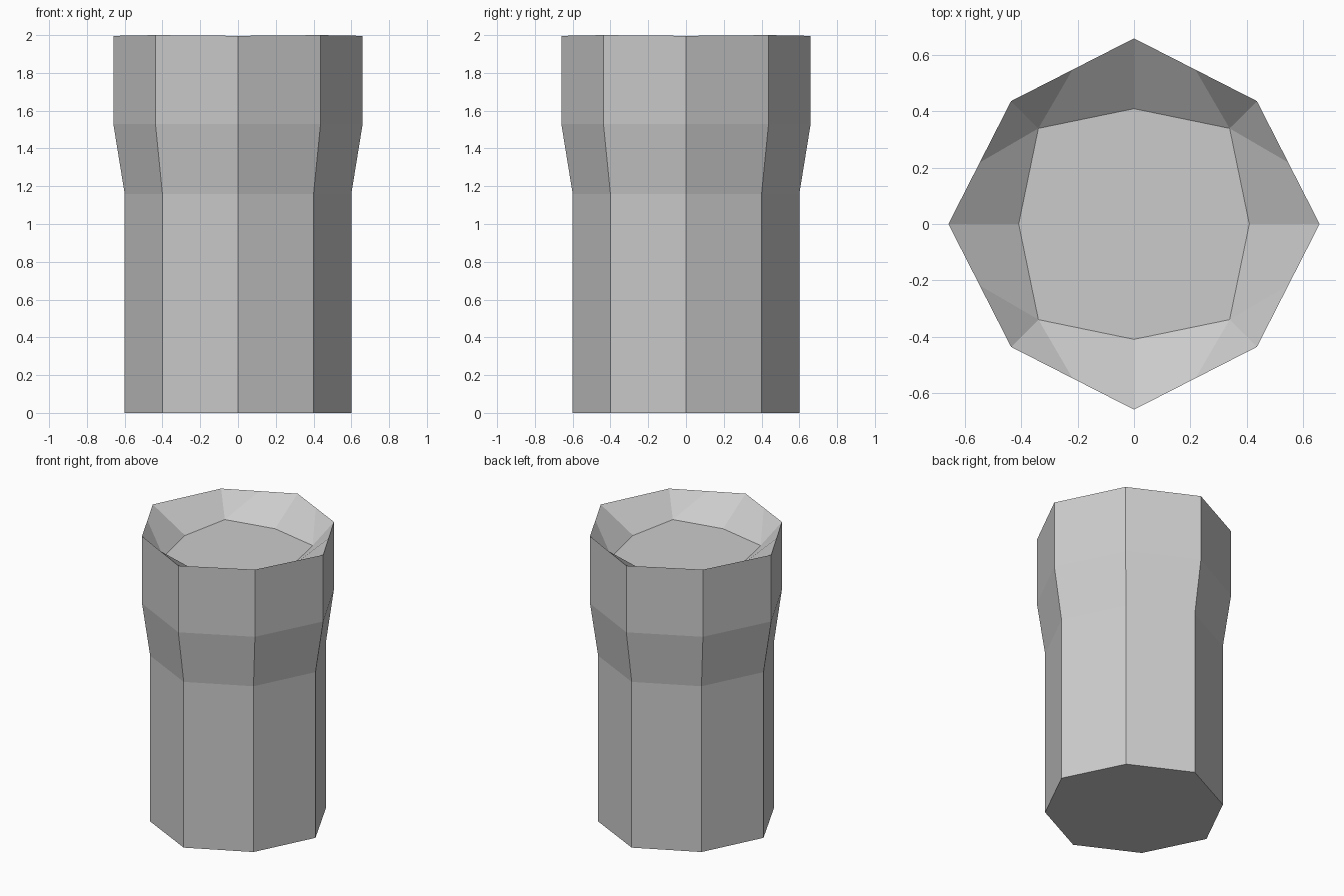
import bpy, bmesh

if "Cube" in bpy.data.objects:
    bpy.data.objects.remove(bpy.data.objects["Cube"])

bm = bmesh.new()


def ring(axis, diag, z_axis, z_diag):
    # eight-sided ring: even corners on the axes, odd corners on the diagonals
    dirs = [(1, 0), (1, 1), (0, 1), (-1, 1), (-1, 0), (-1, -1), (0, -1), (1, -1)]
    out = []
    for i, (x, y) in enumerate(dirs):
        r, z = (diag, z_diag) if i % 2 else (axis, z_axis)
        out.append(bm.verts.new((x * r, y * r, z)))
    return out


# Outer wall rings, rim and basin floor
base = ring(0.60, 0.40, 0.0, 0.0)
neck = ring(0.60, 0.40, 1.16, 1.16)
flare = ring(0.66, 0.437, 1.53, 1.53)
rim = ring(0.66, 0.437, 1.996, 2.0)
floor = ring(0.41, 0.34, 1.846, 1.846)
mids = [bm.verts.new((rim[i].co + rim[(i + 1) % 8].co) / 2) for i in range(8)]

# Side walls
for i in range(8):
    j = (i + 1) % 8
    for low, high in ((base, neck), (neck, flare)):
        bm.faces.new((low[i], low[j], high[j], high[i]))
    bm.faces.new((flare[i], flare[j], rim[j], mids[i], rim[i]))

# Faceted slope from the rim down to the basin floor
for i in range(8):
    j = (i + 1) % 8
    a, d = (j, i) if i % 2 else (i, j)   # axis corner, diagonal corner
    bm.faces.new((mids[i], rim[d], floor[d]))
    bm.faces.new((mids[i], rim[a], floor[a], floor[d]))

# Basin floor and underside
bm.faces.new(floor)
bm.faces.new(base[::-1])

bmesh.ops.recalc_face_normals(bm, faces=bm.faces)
mesh = bpy.data.meshes.new("octagonal_pillar")
bm.to_mesh(mesh)
bm.free()
bpy.context.collection.objects.link(bpy.data.objects.new("octagonal_pillar", mesh))
